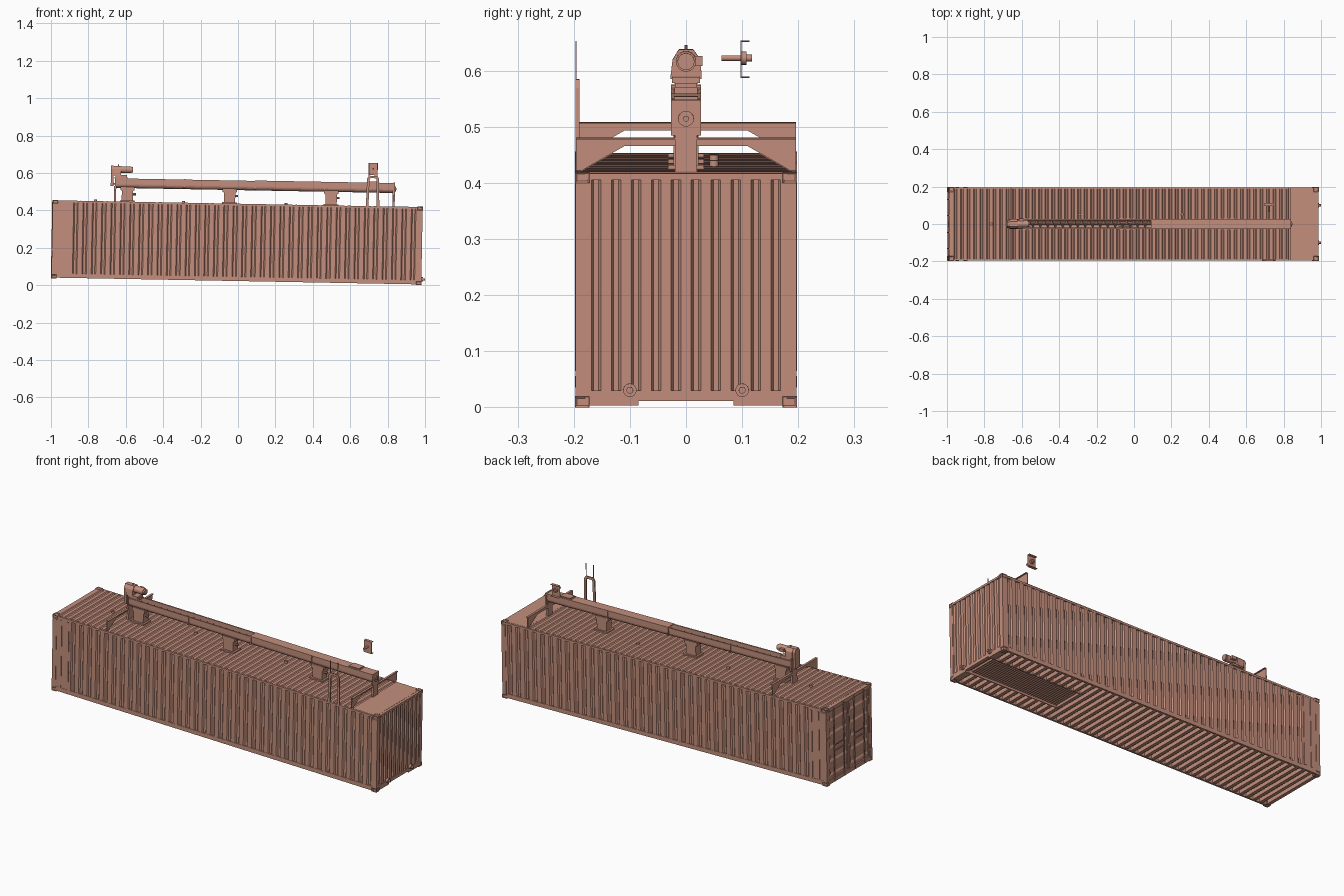
import bpy, bmesh, math
from mathutils import Matrix, Vector

cube = bpy.data.objects.get("Cube")
if cube:
    bpy.data.objects.remove(cube, do_unlink=True)

COLOUR = (0.55, 0.275, 0.205, 1)
paint = bpy.data.materials.new("primer_red")
paint.use_nodes = True
paint.diffuse_color = COLOUR
paint.node_tree.nodes["Principled BSDF"].inputs["Base Color"].default_value = COLOUR

# The whole unit leans down towards +x
TILT = Matrix.Translation((0, 0, 0.018)) @ Matrix.Rotation(0.0185, 4, 'Y')
X0, X1, W, H = -0.999, 0.981, 0.198, 0.42


def finish(name, bm, smooth=False, thick=0):
    bmesh.ops.recalc_face_normals(bm, faces=bm.faces)
    mesh = bpy.data.meshes.new(name)
    bm.to_mesh(mesh)
    bm.free()
    if smooth:
        mesh.shade_smooth()
        mesh.set_sharp_from_angle(angle=0.6)
    mesh.materials.append(paint)
    ob = bpy.data.objects.new(name, mesh)
    bpy.context.collection.objects.link(ob)
    ob.matrix_world = TILT
    if thick:
        mod = ob.modifiers.new("Sheet", 'SOLIDIFY')
        mod.thickness, mod.offset = thick, 0
    return ob


def box_into(bm, lo, hi):
    lo, hi = Vector(lo), Vector(hi)
    size = hi - lo
    m = Matrix.Translation((lo + hi) / 2) @ Matrix.Diagonal((*size, 1))
    return bmesh.ops.create_cube(bm, size=1, matrix=m)["verts"]


def boxes(name, pairs):
    bm = bmesh.new()
    for lo, hi in pairs:
        box_into(bm, lo, hi)
    return finish(name, bm)


def prism(name, pts, axis, a, b):
    """Extrude a closed outline along one axis from a to b."""
    def place(p, s):
        q = list(p)
        q.insert("xyz".index(axis), s)
        return q
    bm = bmesh.new()
    lo = [bm.verts.new(place(p, a)) for p in pts]
    hi = [bm.verts.new(place(p, b)) for p in pts]
    bm.faces.new(lo)
    bm.faces.new(hi)
    for i in range(len(pts)):
        j = (i + 1) % len(pts)
        bm.faces.new((lo[i], lo[j], hi[j], hi[i]))
    return finish(name, bm)


def rods(name, ends, r, sides=16):
    bm = bmesh.new()
    for p, q in ends:
        p, q = Vector(p), Vector(q)
        turn = (q - p).to_track_quat('Z', 'Y').to_matrix().to_4x4()
        bmesh.ops.create_cone(bm, cap_ends=True, segments=sides, radius1=r, radius2=r,
                              depth=(q - p).length, matrix=Matrix.Translation((p + q) / 2) @ turn)
    return finish(name, bm, smooth=True)


def corrugated(name, a, b, count, depth, lo, hi, place):
    """Trapezoid-wave sheet; place(t, d, s) maps wave, depth and height to space."""
    pitch = (b - a) / count
    wave = [(a, 0)]
    for i in range(count):
        wave += [(a + pitch * (i + f), d) for f, d in ((.25, 0), (.37, depth), (.63, depth), (.75, 0))]
    wave.append((b, 0))
    bm = bmesh.new()
    rows = [[bm.verts.new(place(t, d, s)) for t, d in wave] for s in (lo, hi)]
    for i in range(len(wave) - 1):
        bm.faces.new((rows[0][i], rows[0][i + 1], rows[1][i + 1], rows[1][i]))
    return finish(name, bm, thick=0.0015)


# Corner castings with recessed lifting pockets
bm = bmesh.new()
for x in (X0, X1 - 0.029):
    for y in (-W, W - 0.026):
        for z in (0, H - 0.02):
            box_into(bm, (x, y, z), (x + 0.029, y + 0.026, z + 0.02))
bmesh.ops.inset_individual(bm, faces=bm.faces[:], thickness=0.005, depth=-0.003)
finish("corner_castings", bm)

# Frame: posts, rails, sills and headers
frame = []
for s in (-1, 1):
    y0, y1 = sorted((s * (W - 0.001), s * (W - 0.022)))
    for x in (X0 + 0.001, X1 - 0.024):
        frame.append(((x, y0, 0.02), (x + 0.023, y1, H - 0.02)))
    y0, y1 = sorted((s * (W - 0.002), s * (W - 0.012)))
    frame.append(((X0 + 0.02, y0, 0.004), (X1 - 0.02, y1, 0.027)))
    frame.append(((X0 + 0.02, y0, H - 0.014), (X1 - 0.02, y1, H - 0.003)))
    y0, y1 = sorted((s * 0.085, s * 0.18))
    frame.append(((X1 - 0.02, y0, 0.004), (X1 - 0.001, y1, 0.03)))
frame += [((X1 - 0.02, -0.09, 0.012), (X1 - 0.001, 0.09, 0.03)),
          ((X1 - 0.02, -0.18, H - 0.014), (X1 - 0.001, 0.18, H - 0.003)),
          ((X0 + 0.001, -0.18, 0.004), (X0 + 0.02, 0.18, 0.026)),
          ((X0 + 0.001, -0.18, H - 0.022), (X0 + 0.02, 0.18, H - 0.003))]
boxes("frame", frame)

# Corrugated walls and roof
for s, label in ((-1, "front"), (1, "back")):
    corrugated(label + "_wall", X0 + 0.1, X1 - 0.024, 37, -0.006, 0.024, H - 0.01,
               lambda t, d, z: (t, s * (W - 0.004 + d), z))
    y0, y1 = sorted((s * (W - 0.003), s * (W - 0.007)))
    boxes(label + "_flat_panel", [((X0 + 0.02, y0, 0.024), (X0 + 0.102, y1, H - 0.01))])
    y0, y1 = sorted((s * W, s * (W - 0.004)))
    boxes(label + "_panel_strips", [((X0 + x, y0, 0.03), (X0 + x + 0.012, y1, H - 0.02))
                                    for x in (0.045, 0.088)])
corrugated("end_wall", -0.178, 0.178, 10, -0.0075, 0.028, H - 0.012,
           lambda t, d, z: (X1 - 0.004 + d, t, z))
corrugated("roof", X0 + 0.02, 0.83, 52, -0.004, -W + 0.01, W - 0.01,
           lambda t, d, y: (t, y, H - 0.003 + d))
boxes("roof_end_plate", [((0.83, -W + 0.01, H - 0.005), (X1 - 0.015, W - 0.01, H - 0.002))])

# Floor, crossmembers and recessed tunnel
boxes("floor", [((X0 + 0.02, -W + 0.01, 0.026), (X1 - 0.02, W - 0.01, 0.031))])
members = []
n = 46
for i in range(n):
    x = X0 + 0.04 + i * 1.9 / (n - 1)
    if x < 0.4:
        members.append(((x, -W + 0.01, 0.006), (x + 0.018, W - 0.01, 0.026)))
    else:
        members += [((x, y, 0.006), (x + 0.018, y + 0.1, 0.026)) for y in (-0.187, 0.087)]
boxes("crossmembers", members)
boxes("tunnel_slats", [((0.4 + i * 0.014, -0.085, 0.016), (0.408 + i * 0.014, 0.085, 0.026))
                       for i in range(39)])
boxes("tunnel_rails", [((0.4, y, 0.005), (0.96, y + 0.004, 0.026)) for y in (-0.089, 0.085)])

# Doors with lock rods, handles and hinges
for s, label in ((-1, "right"), (1, "left")):
    corrugated(label + "_door", 0.028, H - 0.024, 5, 0.005, s * 0.002, s * 0.178,
               lambda t, d, y: (X0 + 0.007 + d, y, t))
    edges = [sorted((s * a, s * b)) for a, b in ((0.002, 0.014), (0.166, 0.178))]
    boxes(label + "_door_frame", [((X0 + 0.003, a, 0.028), (X0 + 0.009, b, H - 0.024)) for a, b in edges])
    boxes(label + "_hinges", [((X0, min(s * 0.165, s * 0.19), z), (X0 + 0.005, max(s * 0.165, s * 0.19), z + 0.01))
                              for z in (0.06, 0.15, 0.25, 0.35)])
    boxes(label + "_handles", [((X0 - 0.001, min(s * 0.045, s * 0.13), z), (X0 + 0.003, max(s * 0.045, s * 0.13), z + 0.006))
                               for z in (0.17, 0.2)])
    rods(label + "_lock_rods", [((X0 + 0.001, s * y, 0.012), (X0 + 0.001, s * y, H - 0.01))
                                for y in (0.045, 0.13)], 0.003, 10)

# Drain valves on the end wall
rods("valve_flanges", [((X1 - 0.004, y, 0.031), (X1 + 0.008, y, 0.031)) for y in (-0.1, 0.1)], 0.012)
rods("valve_caps", [((X1, y, 0.031), (X1 + 0.018, y, 0.031)) for y in (-0.1, 0.1)], 0.006)
rods("roof_caps", [((x, y, H - 0.005), (x, y, H + 0.007)) for x, y in ((-0.77, 0), (-0.3, 0.05), (0.25, 0.05))], 0.008)

# Portal frames across the roof
gusset = [(-0.196, H), (-0.196, 0.478), (0.196, 0.478), (0.196, H),
          (0.185, H), (0.11, 0.463), (-0.11, 0.463), (-0.185, H)]
for x, label in ((-0.672, "drive"), (0.818, "tail")):
    prism(label + "_portal", gusset, 'x', x, x + 0.004)
    boxes(label + "_portal_flange", [((x, -0.196, 0.475), (x + 0.012, 0.196, 0.478))])
    boxes(label + "_pedestal", [((x, -0.02, H - 0.002), (x + 0.012, 0.02, 0.5))])
    boxes(label + "_trough_plate", [((x + 0.004, -0.027, 0.482), (x + 0.012, 0.027, 0.545))])

# Open U-shaped trough with a screw inside and a lid on its tail half
ZC, A, B = 0.512, -0.665, 0.825


def arc(r, steps=12):
    return [(-r * math.cos(math.pi * i / steps), ZC - r * math.sin(math.pi * i / steps))
            for i in range(steps + 1)]


prism("trough", [(-0.027, 0.541), (-0.027, 0.538), (-0.022, 0.538)] + arc(0.022)
      + [(0.022, 0.538), (0.027, 0.538), (0.027, 0.541), (0.02, 0.541)]
      + arc(0.02)[::-1] + [(-0.02, 0.541)], 'x', A, B)
boxes("trough_lid", [((0.08, -0.027, 0.541), (B, 0.027, 0.543))])
boxes("trough_joints", [((x, s * 0.0245 - 0.0025, 0.495), (x + 0.008, s * 0.0245 + 0.0025, 0.543))
                        for x in (-0.3, 0.08, 0.45) for s in (-1, 1)])
rods("screw_shaft", [((A - 0.01, 0, ZC), (B + 0.014, 0, ZC))], 0.005)
bm = bmesh.new()
last = None
for i in range(36 * 16 + 1):
    a = math.tau * i / 16
    pair = [bm.verts.new((A + 0.015 + 0.04 * i / 16, r * math.cos(a), ZC + r * math.sin(a)))
            for r in (0.004, 0.018)]
    if last:
        bm.faces.new((last[0], last[1], pair[1], pair[0]))
    last = pair
finish("screw_flight", bm, smooth=True)
rods("tail_bearing", [((B, 0, ZC), (B + 0.01, 0, ZC))], 0.014)

# Discharge chutes between trough and roof
for i, x in enumerate((-0.6, -0.053, 0.49)):
    prism(f"chute_{i + 1}", [(x - 0.03, H - 0.004), (x + 0.03, H - 0.004), (x + 0.03, 0.475), (x + 0.038, 0.48),
                             (x + 0.038, 0.497), (x - 0.038, 0.497), (x - 0.038, 0.48), (x - 0.03, 0.475)],
          'y', -0.022, 0.022)
    boxes(f"chute_collar_{i + 1}", [((x - 0.04, -0.032, H - 0.004), (x + 0.04, 0.032, H + 0.004))])
    rods(f"chute_gate_{i + 1}", [((x + 0.03, 0, 0.458), (x + 0.045, 0, 0.458))], 0.006, 10)

# Drive: chain guard, gearbox, motor and lifting eye
boxes("motor_base", [((-0.67, -0.02, 0.541), (-0.6, 0.02, 0.549)), ((-0.665, -0.025, 0.549), (-0.605, 0.025, 0.56))])
guard = [(-0.018, 0.5), (0.018, 0.5), (0.022, 0.59), (0.012, 0.608), (-0.012, 0.608), (-0.022, 0.59)]
prism("chain_guard", guard, 'x', -0.69, -0.675)
prism("gearbox", [(-0.028, 0.556), (0.028, 0.556), (0.026, 0.59), (0.013, 0.608), (-0.013, 0.608), (-0.024, 0.59)],
      'x', -0.675, -0.635)
rods("motor", [((-0.635, 0, 0.588), (-0.58, 0, 0.588))], 0.018, 24)
rods("motor_fan_cover", [((-0.582, 0, 0.588), (-0.572, 0, 0.588))], 0.015, 24)
boxes("terminal_box", [((-0.625, 0.012, 0.58), (-0.6, 0.029, 0.597))])
rods("lifting_eye", [((-0.65, 0, 0.605), (-0.65, 0, 0.616))], 0.003, 8)

# Inspection hatch on the lid
boxes("hatch", [((0.68, -0.021, 0.542), (0.742, 0.021, 0.55)), ((0.676, -0.025, 0.543), (0.746, 0.025, 0.545))])

# Hoop bracket on the front edge
prism("hoop_bracket", [(0.676, 0.412), (0.68, 0.565), (0.69, 0.58), (0.734, 0.58), (0.744, 0.565), (0.748, 0.412),
                       (0.734, 0.412), (0.731, 0.558), (0.727, 0.567), (0.697, 0.567), (0.693, 0.558), (0.69, 0.412)],
      'y', -0.197, -0.19)
boxes("hoop_prongs", [((x, -0.197, 0.575), (x + 0.004, -0.195, 0.648)) for x in (0.687, 0.732)])

# Raised channel plate with shaft and knob
boxes("channel_plate", [((0.687, 0.097, 0.583), (0.735, 0.099, 0.649)),
                        ((0.687, 0.097, 0.583), (0.735, 0.113, 0.585)),
                        ((0.687, 0.097, 0.647), (0.735, 0.113, 0.649))])
rods("channel_shaft", [((0.711, 0.063, 0.618), (0.711, 0.098, 0.618))], 0.005)
rods("channel_flange", [((0.711, 0.099, 0.618), (0.711, 0.108, 0.618))], 0.012)
rods("channel_knob", [((0.711, 0.107, 0.618), (0.711, 0.118, 0.618))], 0.006)
